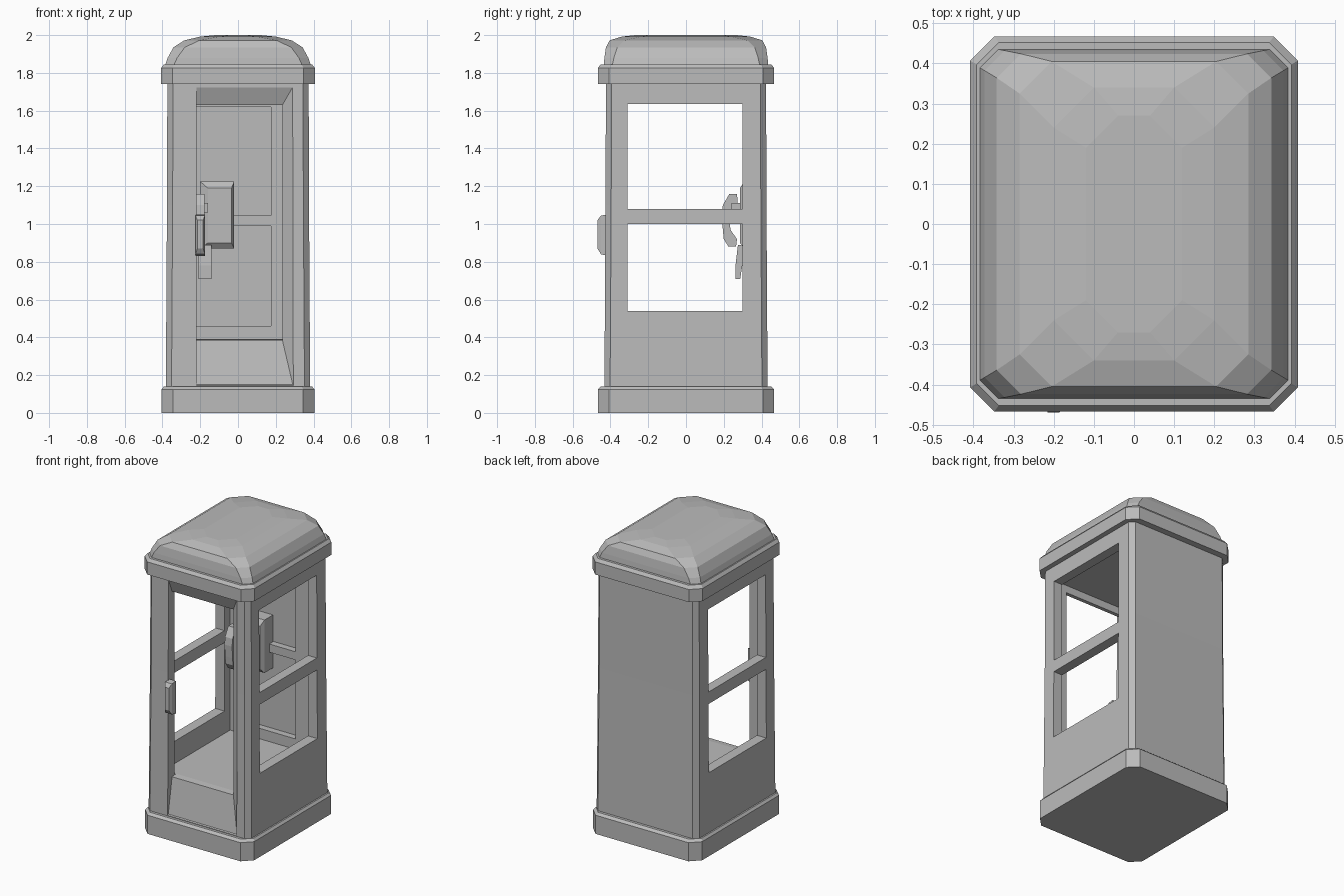
import bpy, bmesh, math
from mathutils import Vector

if "Cube" in bpy.data.objects:
    bpy.data.objects.remove(bpy.data.objects["Cube"])

grey = bpy.data.materials.new("plain grey")
grey.diffuse_color = (0.5, 0.5, 0.5, 1)
grey.use_nodes = True
grey.node_tree.nodes["Principled BSDF"].inputs["Base Color"].default_value = grey.diffuse_color


def finish(name, bm):
    bmesh.ops.recalc_face_normals(bm, faces=bm.faces)
    mesh = bpy.data.meshes.new(name)
    bm.to_mesh(mesh)
    bm.free()
    mesh.materials.append(grey)
    obj = bpy.data.objects.new(name, mesh)
    bpy.context.collection.objects.link(obj)
    return obj


def loft(name, loops):
    """Skin a list of equal point loops and cap both ends."""
    bm = bmesh.new()
    rings = [[bm.verts.new(p) for p in loop] for loop in loops]
    n = len(rings[0])
    for a, b in zip(rings, rings[1:]):
        for i in range(n):
            j = (i + 1) % n
            bm.faces.new((a[i], a[j], b[j], b[i]))
    bm.faces.new(rings[0])
    bm.faces.new(rings[-1])
    return finish(name, bm)


def octagon(hx, hy, c, z):
    """Rectangle with chamfered corners at height z."""
    return [(hx, -hy + c, z), (hx, hy - c, z), (hx - c, hy, z), (-hx + c, hy, z),
            (-hx, hy - c, z), (-hx, -hy + c, z), (-hx + c, -hy, z), (hx - c, -hy, z)]


def rect_y(x0, x1, z0, z1, y):
    return [(x0, y, z0), (x1, y, z0), (x1, y, z1), (x0, y, z1)]


def box(name, x, y, z):
    return loft(name, [rect_y(*x, *z, y[0]), rect_y(*x, *z, y[1])])


def cut(target, cutter):
    cutter.hide_render = True
    mod = target.modifiers.new("cut", 'BOOLEAN')
    mod.operation = 'DIFFERENCE'
    mod.solver = 'EXACT'
    mod.object = cutter
    bpy.context.view_layer.objects.active = target
    bpy.ops.object.modifier_apply(modifier=mod.name)
    bpy.data.objects.remove(cutter, do_unlink=True)


# Base plinth
loft("base", [octagon(0.405, 0.467, 0.06, 0), octagon(0.405, 0.467, 0.06, 0.125),
              octagon(0.392, 0.45, 0.055, 0.14)])

# Hollow booth body
body = loft("booth_body", [octagon(0.382, 0.432, 0.03, 0.135), octagon(0.376, 0.426, 0.03, 1.1),
                           octagon(0.374, 0.424, 0.03, 1.75)])
cut(body, box("cavity", (-0.31, 0.31), (-0.36, 0.36), (0.39, 1.68)))

# Side windows through both walls, and matching recesses in the back wall
for z in ((0.54, 1.0), (1.08, 1.635)):
    cut(body, box("window_cutter", (-0.5, 0.5), (-0.31, 0.30), z))
for z in ((0.46, 0.99), (1.045, 1.62)):
    cut(body, box("recess_cutter", (-0.22, 0.175), (0.3, 0.405), z))

# Doorway with splayed right, top and bottom edges
cut(body, loft("door_cutter", [rect_y(-0.22, 0.30, 0.13, 1.74, -0.45),
                               rect_y(-0.22, 0.29, 0.15, 1.725, -0.425),
                               rect_y(-0.22, 0.235, 0.385, 1.63, -0.385),
                               rect_y(-0.22, 0.235, 0.395, 1.63, -0.30)]))

# Roof rim and shallow dome
loft("roof_rim", [octagon(0.408, 0.467, 0.06, 1.74), octagon(0.408, 0.467, 0.06, 1.825),
                  octagon(0.392, 0.452, 0.055, 1.845)])
loft("roof_dome", [octagon(0.387, 0.436, 0.045, 1.835), octagon(0.372, 0.432, 0.05, 1.88),
                   octagon(0.342, 0.424, 0.06, 1.935), octagon(0.285, 0.405, 0.08, 1.972),
                   octagon(0.20, 0.34, 0.1, 1.992), octagon(0.12, 0.27, 0.08, 2.0)])

# Door handle
loft("door_handle", [rect_y(-0.225, -0.175, 0.83, 1.05, -0.41),
                     rect_y(-0.225, -0.175, 0.84, 1.045, -0.45),
                     rect_y(-0.215, -0.185, 0.87, 1.02, -0.469)])

# Telephone box on the back wall, with a raised front panel
loft("telephone_box", [rect_y(-0.20, -0.02, 0.87, 1.225, 0.40),
                       rect_y(-0.20, -0.02, 0.87, 1.225, 0.31),
                       rect_y(-0.16, -0.035, 0.90, 1.19, 0.285)])


def tube(name, x, path, half_width):
    """Flat-sided bar following (y, z, half depth) points."""
    loops = []
    for y, z, r in path:
        loops.append([(x - half_width, y - r, z), (x + half_width, y - r, z),
                      (x + half_width, y + r, z), (x - half_width, y + r, z)])
    return loft(name, loops)


# Handset, its hook and the hanging cord
tube("handset", -0.205, [(0.245, 0.88, 0.02), (0.235, 0.92, 0.035), (0.215, 0.97, 0.02),
                         (0.21, 1.05, 0.02), (0.235, 1.10, 0.04), (0.25, 1.16, 0.02)], 0.028)
box("handset_hook", (-0.225, -0.16), (0.24, 0.33), (1.06, 1.11))
tube("cord", -0.175, [(0.275, 0.71, 0.012), (0.28, 0.78, 0.018), (0.295, 0.89, 0.02)], 0.035)
